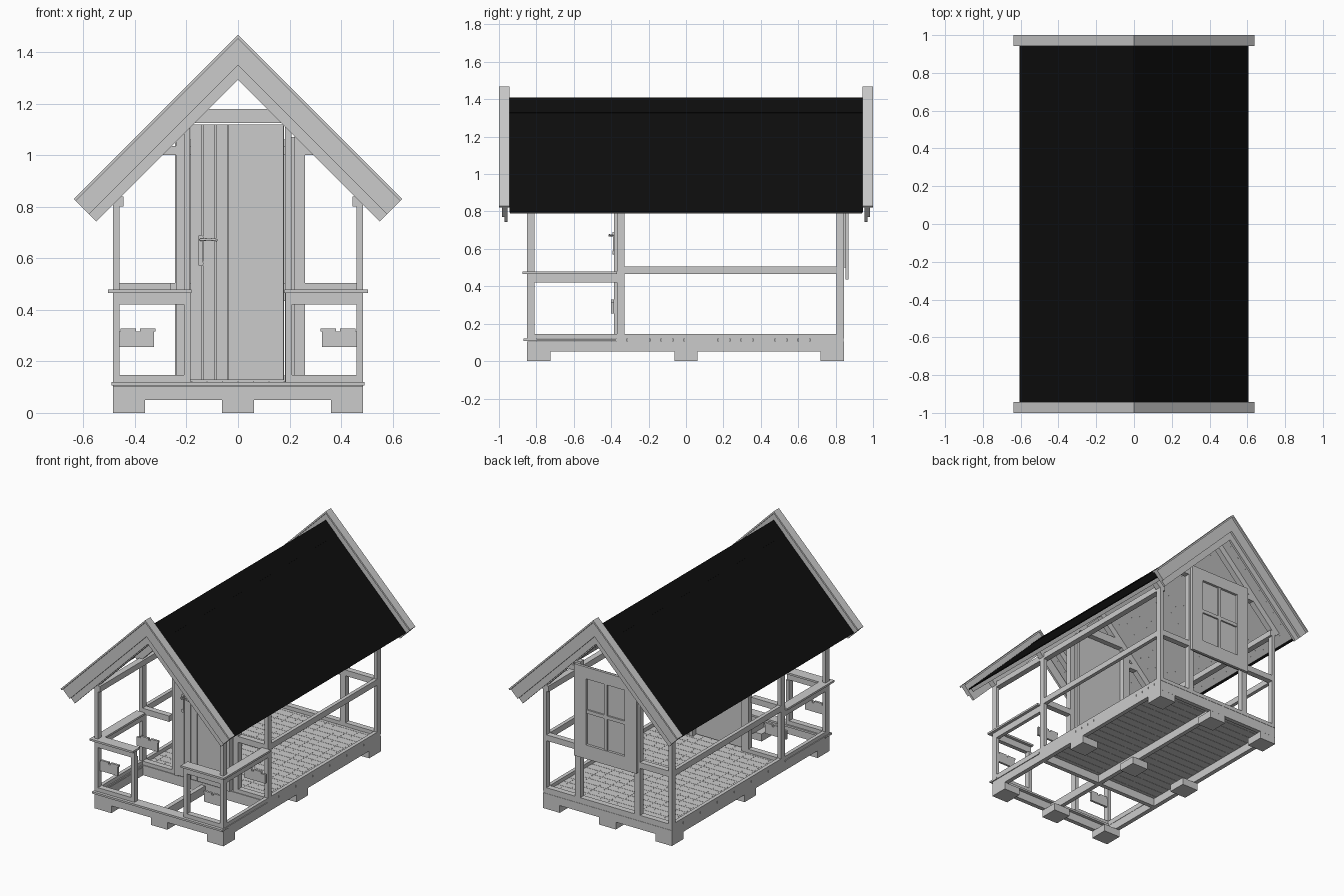
import bpy, bmesh, math
from mathutils import Matrix, Vector

if "Cube" in bpy.data.objects:
    bpy.data.objects.remove(bpy.data.objects["Cube"])


def finish(name, bm, mat=None):
    bmesh.ops.recalc_face_normals(bm, faces=bm.faces)
    me = bpy.data.meshes.new(name)
    bm.to_mesh(me)
    bm.free()
    ob = bpy.data.objects.new(name, me)
    bpy.context.collection.objects.link(ob)
    if mat:
        me.materials.append(mat)
    return ob


def add_box(bm, x0, x1, y0, y1, z0, z1):
    m = (Matrix.Translation(((x0 + x1) / 2, (y0 + y1) / 2, (z0 + z1) / 2))
         @ Matrix.Diagonal((x1 - x0, y1 - y0, z1 - z0, 1)))
    bmesh.ops.create_cube(bm, size=1, matrix=m)


def boxes(name, dims, mirror=False):
    """One object made of boxes (x0, x1, y0, y1, z0, z1), optionally copied across x."""
    bm = bmesh.new()
    for x0, x1, y0, y1, z0, z1 in dims:
        add_box(bm, x0, x1, y0, y1, z0, z1)
        if mirror:
            add_box(bm, -x1, -x0, y0, y1, z0, z1)
    return finish(name, bm)


def chevron(name, a, b, xe, y0, y1, mat=None):
    """45 degree gable shape: outer apex a, inner apex b, outer half width xe."""
    t = (a - b) / 2
    prof = [(0, a), (xe, a - xe), (xe - t, a - xe - t), (0, b)]
    bm = bmesh.new()
    for s in (1, -1):
        f = bm.faces.new([bm.verts.new((s * x, y0, z)) for x, z in prof])
        ext = bmesh.ops.extrude_face_region(bm, geom=[f])
        vs = [v for v in ext['geom'] if isinstance(v, bmesh.types.BMVert)]
        bmesh.ops.translate(bm, verts=vs, vec=(0, y1 - y0, 0))
    return finish(name, bm, mat)


black = bpy.data.materials.new("roof_felt_black")
black.diffuse_color = (0.004, 0.004, 0.004, 1)
black.use_nodes = True
black.node_tree.nodes["Principled BSDF"].inputs["Base Color"].default_value = black.diffuse_color

# Foundation blocks and sills
boxes("foundation_blocks", [(x - .0625, x + .0625, y - .0625, y + .0625, 0, .05)
                            for x in (-.4225, 0, .4225) for y in (-.787, 0, .782)])
boxes("side_sills", [(.455, .485, -.85, .845, .05, .105)], True)
boxes("centre_sill", [(-.015, .015, -.82, .82, .05, .105)])
boxes("cross_sills", [(-.455, .455, y, y + .03, .05, .105) for y in (-.85, -.37, .815)])

# Floor planks with nail heads, and the front step board
n, y0, y1 = 20, -.375, .845
w = (y1 - y0) / n
boxes("floor_planks", [(-.485, .485, y0 + i * w, y0 + (i + 1) * w - .002, .105, .12)
                       for i in range(n)])
boxes("front_step_board", [(-.49, .49, -.87, -.80, .107, .12)])
boxes("side_deck_edges", [(.455, .488, -.80, -.375, .107, .118)], True)
bm = bmesh.new()
for i in range(n):
    for j in range(15):
        for k in (.3, .7):
            p = Vector((-.42 + j * .06, y0 + (i + k) * w, .1205))
            bmesh.ops.create_cone(bm, cap_ends=True, segments=6, radius1=.003, radius2=.003,
                                  depth=.002, matrix=Matrix.Translation(p))
finish("floor_nails", bm)

# Wall frame along the sides
side = [(.46, .485, y, y + .04, .12, .875) for y in (-.85, -.37, .805)]
boxes("side_posts", side, True)
boxes("side_bottom_plates", [(.46, .485, -.81, -.37, .12, .145),
                             (.46, .485, -.33, .805, .12, .145)], True)
boxes("side_middle_rails", [(.46, .485, -.33, .805, .465, .505)], True)
boxes("side_top_plates", [(.445, .485, -.85, .845, .80, .84)], True)

# Porch railing
boxes("porch_rails", [(.46, .485, -.81, -.37, .42, .465),
                      (.185, .485, -.85, -.82, .42, .465),
                      (.185, .21, -.85, -.81, .12, .42),
                      (.21, .46, -.85, -.81, .12, .147)], True)
boxes("porch_handrails", [(.18, .505, -.875, -.80, .465, .478),
                          (.44, .505, -.80, -.37, .465, .478)], True)
boxes("bench_brackets", [(.325, .485, y, y + .015, .255, .315) for y in (-.83, -.40)], True)
boxes("bench_ledges", [(x, x + .06, y, y + .015, .315, .328)
                       for y in (-.83, -.40) for x in (.32, .395)], True)

# Front wall frame around the door
boxes("front_wall_posts", [(-.24, -.205, -.37, -.33, .12, 1.08),
                           (.22, .26, -.37, -.33, .12, 1.08)])
boxes("front_wall_rails", [(.26, .46, -.37, -.33, .465, .505),
                           (.24, .46, -.37, -.33, .12, .145)], True)
boxes("front_wall_ties", [(.24, .31, -.37, -.33, 1.0, 1.035)], True)
boxes("door_frame", [(-.21, -.187, -.385, -.33, .12, 1.125),
                     (.182, .207, -.385, -.33, .12, 1.125),
                     (-.175, .175, -.385, -.33, 1.125, 1.18)])

# Door: three narrow boards, one wide board, backing and rim
xs = [-.185, -.135, -.085, -.037, .18]
boxes("door_boards", [(a, b - .004, -.385, -.37, .127, 1.12) for a, b in zip(xs, xs[1:])])
boxes("door_backing", [(-.185, .178, -.37, -.36, .127, 1.12)])

# Door handle
bm = bmesh.new()
add_box(bm, -.153, -.137, -.391, -.385, .58, .68)
for z in (.58, .68):
    bmesh.ops.create_cone(bm, cap_ends=True, segments=20, radius1=.011, radius2=.011, depth=.008,
                          matrix=Matrix.Translation((-.145, -.388, z))
                          @ Matrix.Rotation(math.pi / 2, 4, 'X'))
finish("handle_plate", bm)
cu = bpy.data.curves.new("door_lever", 'CURVE')
cu.dimensions = '3D'
cu.bevel_depth = .005
cu.use_fill_caps = True
sp = cu.splines.new('POLY')
pts = [(-.145, -.385, .672), (-.145, -.403, .672), (-.138, -.41, .672),
       (-.11, -.41, .674), (-.08, -.41, .67)]
sp.points.add(len(pts) - 1)
for q, p in zip(sp.points, pts):
    q.co = (*p, 1)
bpy.context.collection.objects.link(bpy.data.objects.new("door_lever", cu))

# Back wall frame
boxes("back_wall_posts", [(.205, .245, .805, .845, .12, 1.07)], True)
boxes("back_wall_rails", [(-.46, .46, .805, .845, .12, .145),
                          (-.46, .46, .805, .845, .465, .505),
                          (-.31, .31, .805, .845, 1.0, 1.035)])

# Back window: casing, sash bars and panes
X, Z0, Z1, px = .235, .435, 1.06, .145
boxes("window_casing", [(-X, -px, .852, .87, Z0, Z1), (px, X, .852, .87, Z0, Z1),
                        (-px, px, .852, .87, Z0, .53), (-px, px, .852, .87, .98, Z1)])
boxes("window_bars", [(-.012, .012, .854, .865, .53, .98),
                      (-px, -.012, .854, .865, .743, .767),
                      (.012, px, .854, .865, .743, .767)])
boxes("window_panes", [(-.2, .2, .845, .853, .5, 1.02)])

# Gable rafters
for label, y in (("porch", -.85), ("front_wall", -.37), ("back_wall", .805)):
    chevron(label + "_rafters", 1.36, 1.30, .52, y, y + .04)

# Roof deck, black felt and ridge strip
chevron("roof_deck", 1.395, 1.36, .588, -.94, .94)
chevron("roof_felt", 1.405, 1.395, .605, -.945, .945, black)
chevron("ridge_felt_strip", 1.408, 1.404, .08, -.945, .945, black)

# Nail points under the roof
bm = bmesh.new()
for s in (1, -1):
    for i in range(30):
        for j in range(9):
            x = .05 + j * .06 + (i % 2) * .015
            m = (Matrix.Translation((s * x, -.9 + i * .062, 1.3595 - x))
                 @ Matrix.Rotation(s * math.pi / 4, 4, 'Y'))
            bmesh.ops.create_cone(bm, cap_ends=True, segments=6, radius1=.003, radius2=.003,
                                  depth=.003, matrix=m)
finish("roof_nails", bm)

# Barge boards and caps at both gable ends
for label, s in (("front", -1), ("back", 1)):
    chevron(label + "_barge_cap", 1.467, 1.452, .637, s * 1.0, s * .943)
    chevron(label + "_barge_board", 1.452, 1.35, .63, s * .985, s * .97)
    chevron(label + "_inner_barge_board", 1.452, 1.293, .63, s * .97, s * .955)
